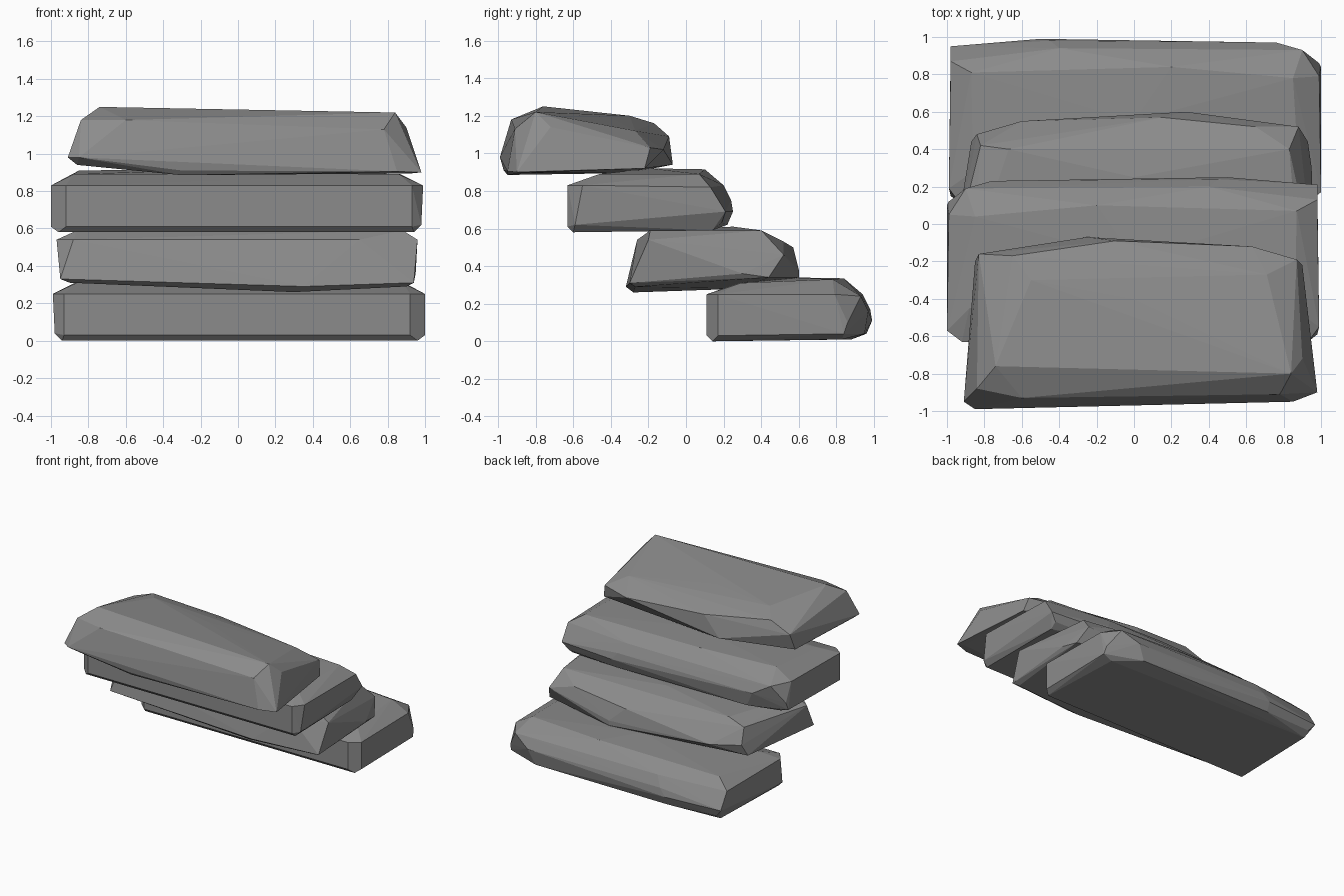
import bpy, bmesh

stone = bpy.data.materials.new("dark_stone")
stone.diffuse_color = (.26, .26, .26, 1)


def slab(name, points, mirror=1, dy=0.0, dz=0.0):
    """Faceted stone slab: convex hull of its chipped corner points."""
    bm = bmesh.new()
    for x, y, z in points:
        bm.verts.new((x * mirror, y + dy, z + dz))
    bmesh.ops.convex_hull(bm, input=bm.verts[:], use_existing_faces=False)
    bmesh.ops.delete(bm, geom=[v for v in bm.verts if not v.link_faces], context='VERTS')
    bmesh.ops.recalc_face_normals(bm, faces=bm.faces[:])
    me = bpy.data.meshes.new(name)
    bm.to_mesh(me)
    bm.free()
    me.materials.append(stone)
    bpy.context.collection.objects.link(bpy.data.objects.new(name, me))


# Straight slab, used for the first and third steps
straight = [
    # underside
    (-.94, .14, 0), (.96, .14, 0), (-.93, .88, .01), (.92, .83, .01),
    # front face and chamfered front corners
    (-.93, .11, .03), (.92, .11, .03), (-.93, .11, .25), (.92, .11, .25),
    (-.98, .15, .04), (-.99, .19, .25), (1, .17, .03), (1, .17, .25),
    # rear end
    (1, .84, .04), (.99, .79, .25), (.99, .86, .1), (.9, .93, .24),
    (.76, .97, .16), (-.5, .99, .11), (-.98, .95, .11), (-.98, .87, .24),
    (-.4, .94, .25), (-.45, .98, .17), (.7, .95, .04), (-.5, .96, .04),
    (-.93, .93, .05),
    # top
    (-.86, .28, .31), (.88, .29, .31), (-.87, .81, .31), (.85, .78, .33),
    (.2, .84, .335), (0, .55, .34),
]

# Second step, keel slightly low on its underside
bent = [
    # front and underside
    (-.95, -.3, .33), (.94, -.3, .31), (.35, -.32, .29), (.3, -.28, .26),
    (-.9, -.27, .31), (.9, -.27, .29), (.3, .3, .28),
    (-.97, -.18, .54), (.96, -.2, .54), (-.88, -.26, .54), (.65, -.26, .54),
    # rear face
    (-.87, .44, .34), (.93, .44, .34), (.28, .6, .34), (.95, .3, .36),
    (-.84, .48, .43), (-.6, .55, .4), (.28, .6, .38), (.15, .57, .5),
    (.65, .52, .53), (.88, .52, .46),
    # top
    (-.82, .42, .55), (-.67, .4, .59), (.83, .4, .59),
    (-.86, -.17, .59), (.88, -.19, .59), (0, .25, .61),
]

# Highest step with a tall front ridge
ridged = [
    # underside
    (-.86, -.93, .94), (-.3, -.95, .885), (.93, -.87, .895), (-.3, -.3, .895),
    # lower front edge
    (-.85, -.99, .98), (-.91, -.95, .98), (-.3, -.97, .91), (.85, -.95, .905),
    (.98, -.9, .9),
    # upper front edge and ridge
    (-.6, -.93, 1.18), (.78, -.91, 1.13), (-.84, -.88, 1.18),
    (-.74, -.76, 1.25), (-.35, -.7, 1.235), (.84, -.8, 1.22), (.9, -.72, 1.14),
    # rear edge
    (.9, -.22, .92), (-.85, -.2, .96), (-.25, -.07, .94), (.63, -.12, 1.02),
    (.87, -.19, 1.03), (.71, -.27, 1.12), (-.1, -.09, 1.09),
    (-.65, -.17, 1.16), (-.83, -.16, 1.09), (-.55, -.3, 1.2), (0, -.4, 1.19),
]

slab("bottom_slab", straight)
slab("second_slab", bent)
slab("third_slab", straight, mirror=-1, dy=-.74, dz=.58)
slab("top_slab", ridged)
